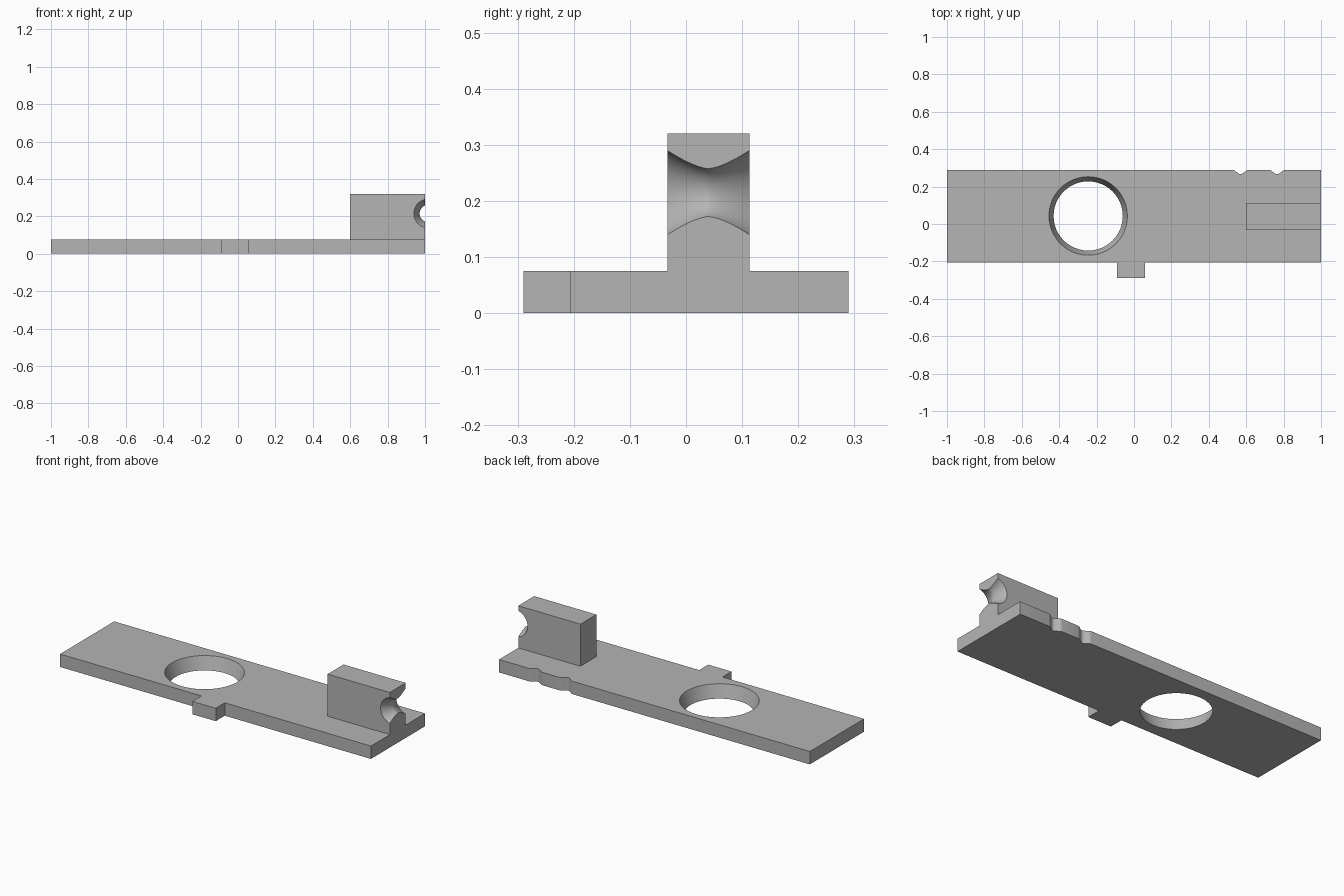
import bpy, bmesh, math
from mathutils import Matrix

if "Cube" in bpy.data.objects:
    bpy.data.objects.remove(bpy.data.objects["Cube"], do_unlink=True)

grey = bpy.data.materials.new("plain grey")
grey.use_nodes = True
colour = (0.46, 0.46, 0.46, 1)
grey.diffuse_color = colour
grey.node_tree.nodes["Principled BSDF"].inputs["Base Color"].default_value = colour

THICK = 0.075
LEFT, RIGHT, FRONT, BACK = -1, 1, -0.207, 0.29


def finish(name, bm):
    bmesh.ops.recalc_face_normals(bm, faces=bm.faces)
    mesh = bpy.data.meshes.new(name)
    bm.to_mesh(mesh)
    bm.free()
    mesh.materials.append(grey)
    ob = bpy.data.objects.new(name, mesh)
    bpy.context.collection.objects.link(ob)
    return ob


def prism(name, outline, z0, z1):
    bm = bmesh.new()
    face = bm.faces.new([bm.verts.new((x, y, z0)) for x, y in outline])
    out = bmesh.ops.extrude_face_region(bm, geom=[face])
    for v in out["geom"]:
        if isinstance(v, bmesh.types.BMVert):
            v.co.z = z1
    return finish(name, bm)


def notch(centre, half=0.045, depth=0.023, steps=16):
    """Soft-lipped dip in the back edge, running from right to left."""
    pts = []
    for i in range(steps + 1):
        t = 1 - 2 * i / steps
        dip = depth * (1 + math.cos(math.pi * t)) / 2
        pts.append((centre + half * t, BACK - dip))
    return pts


def combine(target, tool, operation):
    mod = target.modifiers.new(operation, "BOOLEAN")
    mod.operation, mod.object, mod.solver = operation, tool, "EXACT"
    bpy.context.view_layer.objects.active = target
    bpy.ops.object.modifier_apply(modifier=mod.name)
    bpy.data.objects.remove(tool, do_unlink=True)


# Base plate outline with front tab and two back notches
outline = [(LEFT, FRONT), (-0.09, FRONT), (-0.09, -0.29), (0.06, -0.29),
           (0.06, FRONT), (RIGHT, FRONT), (RIGHT, BACK)]
outline += notch(0.765) + notch(0.57) + [(LEFT, BACK)]
plate = prism("base_plate", outline, 0, THICK)

# Tapered round hole, slightly wider at the top
bm = bmesh.new()
slope = (0.21 - 0.185) / THICK
bmesh.ops.create_cone(bm, cap_ends=True, segments=48,
                      radius1=0.185 - slope * 0.05, radius2=0.21 + slope * 0.05,
                      depth=THICK + 0.1,
                      matrix=Matrix.Translation((-0.245, 0.043, THICK / 2)))
hole = finish("hole_cutter", bm)
combine(plate, hole, "DIFFERENCE")

# Upright block at the end of the plate
Y0, Y1 = -0.033, 0.113
block = prism("upright_block", [(0.6, Y0), (RIGHT, Y0), (RIGHT, Y1), (0.6, Y1)], 0.03, 0.32)

# Waisted groove in the end of the block, flaring towards both sides
bm = bmesh.new()
rings, sides = 25, 48
loops = []
for i in range(rings):
    t = -1.08 + 2.16 * i / (rings - 1)
    radius = 0.046 + 0.031 * abs(t) ** 1.5
    y = (Y0 + Y1) / 2 + t * (Y1 - Y0) / 2
    loops.append([bm.verts.new((1.017 + radius * math.cos(a), y, 0.215 + radius * math.sin(a)))
                  for a in (2 * math.pi * k / sides for k in range(sides))])
for a, b in zip(loops, loops[1:]):
    for k in range(sides):
        n = (k + 1) % sides
        bm.faces.new((a[k], a[n], b[n], b[k]))
bm.faces.new(loops[0])
bm.faces.new(loops[-1])
groove = finish("groove_cutter", bm)
combine(block, groove, "DIFFERENCE")
combine(plate, block, "UNION")

# Smooth the curved walls while keeping the edges crisp
bpy.ops.object.select_all(action="DESELECT")
plate.select_set(True)
bpy.context.view_layer.objects.active = plate
bpy.ops.object.shade_smooth_by_angle(angle=math.radians(30))
